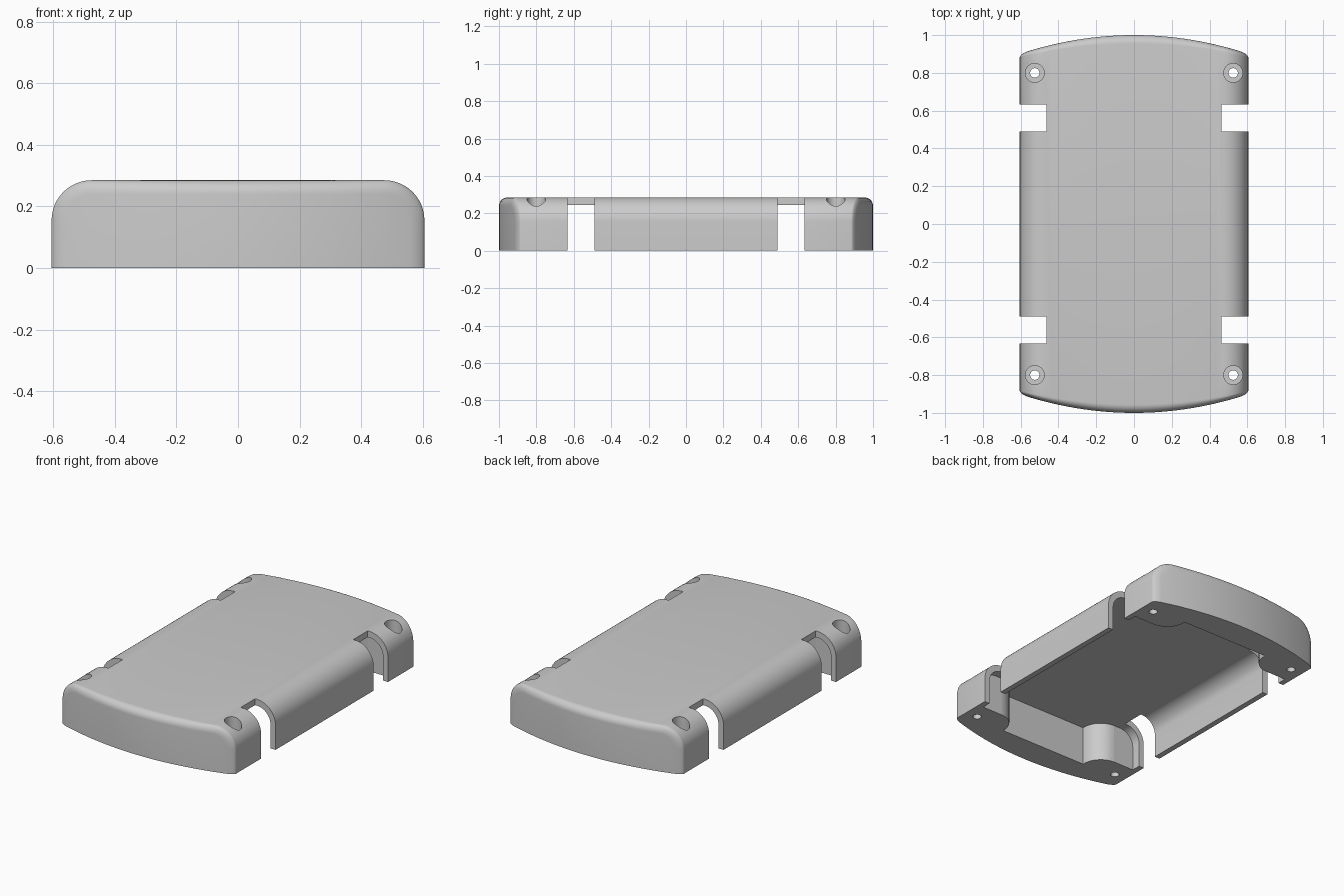
import bpy, bmesh, math

if "Cube" in bpy.data.objects:
    bpy.data.objects.remove(bpy.data.objects["Cube"], do_unlink=True)

HALF_W, TOP, SIDE_R, END_R = 0.605, 0.285, 0.13, 0.045
WALL, CEILING = 0.035, 0.245

grey = bpy.data.materials.new("light_grey_plastic")
grey.use_nodes = True
colour = (0.6, 0.6, 0.6, 1)
grey.diffuse_color = colour
grey.node_tree.nodes["Principled BSDF"].inputs["Base Color"].default_value = colour


def make_object(name, bm):
    bmesh.ops.recalc_face_normals(bm, faces=bm.faces)
    mesh = bpy.data.meshes.new(name)
    bm.to_mesh(mesh)
    bm.free()
    mesh.materials.append(grey)
    obj = bpy.data.objects.new(name, mesh)
    bpy.context.collection.objects.link(obj)
    return obj


def rounded_top(half_w, top, r, flat_steps=1, steps=12):
    """Upper outline of a section from left to right, with rounded shoulders."""
    left = []
    for i in range(steps + 1):
        a = math.pi / 2 * i / steps
        left.append((-half_w + r - r * math.cos(a), top - r + r * math.sin(a)))
    x0 = left[-1][0]
    flat = [(x0 - 2 * x0 * i / flat_steps, top) for i in range(1, flat_steps)]
    return left + flat + [(-x, z) for x, z in reversed(left)]


def prism(name, points, direction):
    """Extrude a closed outline of 3D points along a direction."""
    bm = bmesh.new()
    face = bm.faces.new([bm.verts.new(p) for p in points])
    result = bmesh.ops.extrude_face_region(bm, geom=[face], use_keep_orig=True)
    moved = [v for v in result["geom"] if isinstance(v, bmesh.types.BMVert)]
    bmesh.ops.translate(bm, verts=moved, vec=direction)
    return make_object(name, bm)


def box(name, x0, x1, y0, y1, z0, z1):
    return prism(name, [(x0, y0, z0), (x1, y0, z0), (x1, y1, z0), (x0, y1, z0)],
                 (0, 0, z1 - z0))


def cylinder(name, x, y, r, z0, z1, sides=32):
    ring = [(x + r * math.cos(2 * math.pi * i / sides),
             y + r * math.sin(2 * math.pi * i / sides), z0) for i in range(sides)]
    return prism(name, ring, (0, 0, z1 - z0))


def cut(target, cutter):
    mod = target.modifiers.new("cut", "BOOLEAN")
    mod.operation = "DIFFERENCE"
    mod.solver = "EXACT"
    mod.object = cutter
    cutter.hide_render = True
    bpy.context.view_layer.objects.active = target
    bpy.ops.object.modifier_apply(modifier=mod.name)
    bpy.data.objects.remove(cutter, do_unlink=True)


# Outer cover: rounded sections lofted along y, with bowed, softened ends
def end_rows():
    rows = []
    for k in range(9):
        a = math.pi / 2 * k / 8
        inset = END_R * (1 - math.cos(a))
        row = []
        for x, z in rounded_top(HALF_W - inset, TOP - inset, SIDE_R - inset, 24):
            soften = END_R * (1 - math.sin(a)) * (1 - 0.6 * (x / HALF_W) ** 2)
            row.append((x, 1 - 0.27 * x * x - soften, z))
        rows.append(row)
    return rows


back = end_rows()
front = [[(x, -y, z) for x, y, z in row] for row in reversed(back)]
rows = front + back
bm = bmesh.new()
upper = [[bm.verts.new(p) for p in row] for row in rows]
lower = [[bm.verts.new((x, y, 0)) for x, y, z in row] for row in rows]
last = len(rows[0]) - 1
for k in range(len(rows) - 1):
    for grid in (upper, lower):
        for i in range(last):
            bm.faces.new((grid[k][i], grid[k][i + 1], grid[k + 1][i + 1], grid[k + 1][i]))
    for i in (0, last):
        bm.faces.new((upper[k][i], upper[k + 1][i], lower[k + 1][i], lower[k][i]))
for k in (0, -1):
    for i in range(last):
        bm.faces.new((upper[k][i], upper[k][i + 1], lower[k][i + 1], lower[k][i]))
cover = make_object("cover", bm)

# Main underside pocket, following the rounded shoulders
section = rounded_top(HALF_W - WALL, CEILING, SIDE_R - WALL)
section = [(-HALF_W + WALL, -0.1)] + section + [(HALF_W - WALL, -0.1)]
cut(cover, prism("pocket_cutter", [(x, -0.69, z) for x, z in section], (0, 1.38, 0)))

# Pocket extension at each end, curving around the screw bosses
for s in (-1, 1):
    curve = [(0.43 - 0.125 * math.cos(a), 0.815 - 0.125 * math.sin(a))
             for a in [math.radians(8 * i) for i in range(12)]]
    half = [(0.305, 0.825)] + curve + [(0.43, 0.5)]
    outline = half + [(-x, y) for x, y in reversed(half)]
    cut(cover, prism("pocket_end_cutter", [(x, s * y, -0.1) for x, y in outline],
                     (0, 0, CEILING + 0.1)))

# Side slots and counterbored screw holes at the four corners
for sx in (-1, 1):
    for sy in (-1, 1):
        cut(cover, box("slot_cutter", sx * 0.463, sx * 0.7, sy * 0.49, sy * 0.633, -0.2, 0.4))
        cut(cover, cylinder("counterbore_cutter", sx * 0.525, sy * 0.8, 0.05, 0.14, 0.4))
        cut(cover, cylinder("screw_hole_cutter", sx * 0.525, sy * 0.8, 0.025, -0.2, 0.4))

bpy.ops.object.select_all(action="DESELECT")
cover.select_set(True)
bpy.context.view_layer.objects.active = cover
bpy.ops.object.shade_smooth_by_angle(angle=math.radians(30))
